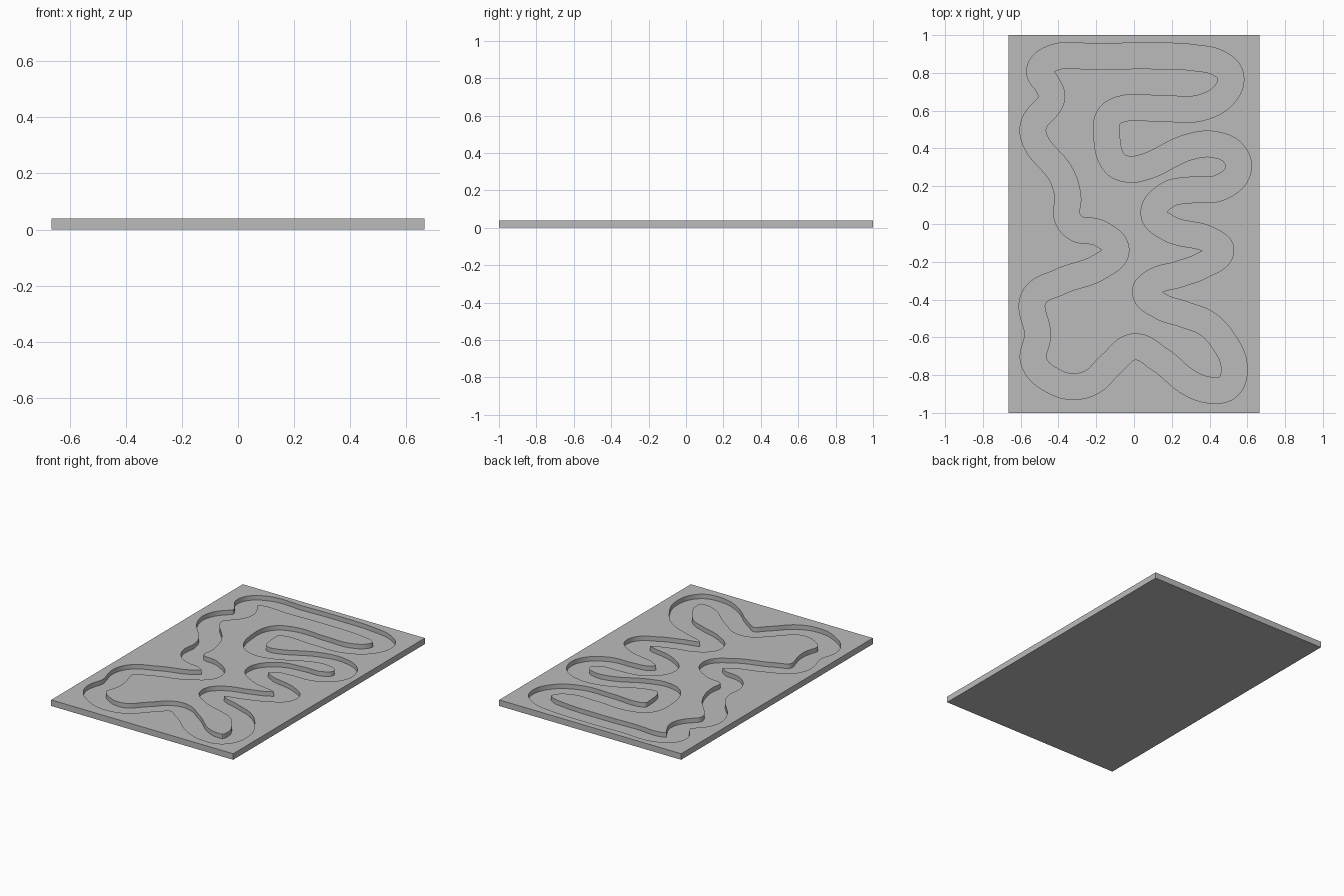
import bpy
import bmesh
import math
from mathutils import Vector, kdtree
from mathutils.geometry import interpolate_bezier, tessellate_polygon

WIDTH, LENGTH, THICK = 1.33, 2.0, 0.04
FLOOR = 0.01          # height of the channel floor
HALF = 0.068          # half the channel width

# Centre line of the winding channel, clockwise, in hundredths
CENTRE = [
    (-50, 81), (-45, 87), (-18, 88.5), (8, 89), (32, 88), (45, 85), (51, 79),
    (49, 70), (37, 62), (16, 61), (-6, 61), (-13, 57), (-14.5, 47), (-10, 32),
    (-3, 29), (5, 30), (30, 41), (43, 42), (53, 37), (55, 28), (46, 19.5),
    (30, 18), (18, 15.5), (10.5, 5.5), (18, -2), (41, -9), (46, -14),
    (36, -22), (24, -26.5), (10, -31), (6, -36), (14, -43.5), (27, -48),
    (39, -53), (48, -63), (53, -75), (50, -86), (41, -88), (30, -84.5),
    (14, -72), (0, -65), (-12, -74), (-22, -83.5), (-31, -86), (-41, -84),
    (-53, -73), (-51, -59), (-53, -39), (-39, -30.5), (-18, -22.5),
    (-9.5, -14), (-18, -5), (-31, -2), (-35.5, 4), (-35, 14), (-38, 25),
    (-53, 46), (-53, 53), (-43.5, 67), (-46, 74),
]


def smooth_loop(points, steps=14):
    """Closed smooth curve through the points."""
    pts = [Vector((x, y, 0)) / 100 for x, y in points]
    count = len(pts)
    tangents = []
    for i, p in enumerate(pts):
        before, after = p - pts[i - 1], pts[(i + 1) % count] - p
        tangents.append((before.normalized() + after.normalized()).normalized())
    loop = []
    for i, p in enumerate(pts):
        j = (i + 1) % count
        reach = (pts[j] - p).length * 0.37
        loop += interpolate_bezier(p, p + tangents[i] * reach,
                                   pts[j] - tangents[j] * reach, pts[j],
                                   steps + 1)[:-1]
    return loop


def offset_loop(loop, distance):
    """Parallel curve, trimmed where it would cross the channel."""
    tree = kdtree.KDTree(len(loop))
    for i, p in enumerate(loop):
        tree.insert(p, i)
    tree.balance()
    result = []
    for i, p in enumerate(loop):
        along = (loop[(i + 1) % len(loop)] - loop[i - 1]).normalized()
        q = p + Vector((-along.y, along.x, 0)) * distance
        clear = tree.find(q)[2] > abs(distance) - 0.001
        if clear and (not result or (q - result[-1]).length > 0.004):
            result.append(q)
    return result


def add_cap(bm, loops, z):
    """Flat face region bounded by the first loop, with the rest as holes."""
    verts = [bm.verts.new((p.x, p.y, z)) for loop in loops for p in loop]
    for tri in tessellate_polygon(loops):
        bm.faces.new([verts[i] for i in tri])


def add_wall(bm, loop, low, high):
    """Upright band along a closed loop."""
    bottom = [bm.verts.new((p.x, p.y, low)) for p in loop]
    top = [bm.verts.new((p.x, p.y, high)) for p in loop]
    for i in range(len(loop)):
        bm.faces.new((bottom[i - 1], bottom[i], top[i], top[i - 1]))


scene_cube = bpy.data.objects.get("Cube")
if scene_cube:
    bpy.data.objects.remove(scene_cube, do_unlink=True)

# Outlines: plate edge, channel outer wall, island inside the channel
border = [Vector((sx * WIDTH / 2, sy * LENGTH / 2, 0))
          for sx, sy in ((-1, -1), (1, -1), (1, 1), (-1, 1))]
centre = smooth_loop(CENTRE)
outer = offset_loop(centre, HALF)
island = offset_loop(centre, -HALF)

bm = bmesh.new()
add_cap(bm, [border], 0)                # underside
add_wall(bm, border, 0, THICK)          # plate sides
add_cap(bm, [border, outer], THICK)     # rim
add_cap(bm, [island], THICK)            # island top
add_cap(bm, [outer, island], FLOOR)     # channel floor
add_wall(bm, outer, FLOOR, THICK)       # channel walls
add_wall(bm, island, FLOOR, THICK)
bmesh.ops.remove_doubles(bm, verts=bm.verts, dist=0.0001)
bmesh.ops.recalc_face_normals(bm, faces=bm.faces)

mesh = bpy.data.meshes.new("channel_plate")
bm.to_mesh(mesh)
bm.free()
plate = bpy.data.objects.new("channel_plate", mesh)
bpy.context.collection.objects.link(plate)

# Plain grey finish
grey = bpy.data.materials.new("plain_grey")
grey.use_nodes = True
colour = (0.5, 0.5, 0.5, 1)
grey.diffuse_color = colour
grey.node_tree.nodes["Principled BSDF"].inputs["Base Color"].default_value = colour
mesh.materials.append(grey)

bpy.ops.object.select_all(action="DESELECT")
plate.select_set(True)
bpy.context.view_layer.objects.active = plate
bpy.ops.object.shade_smooth_by_angle(angle=math.radians(30))
